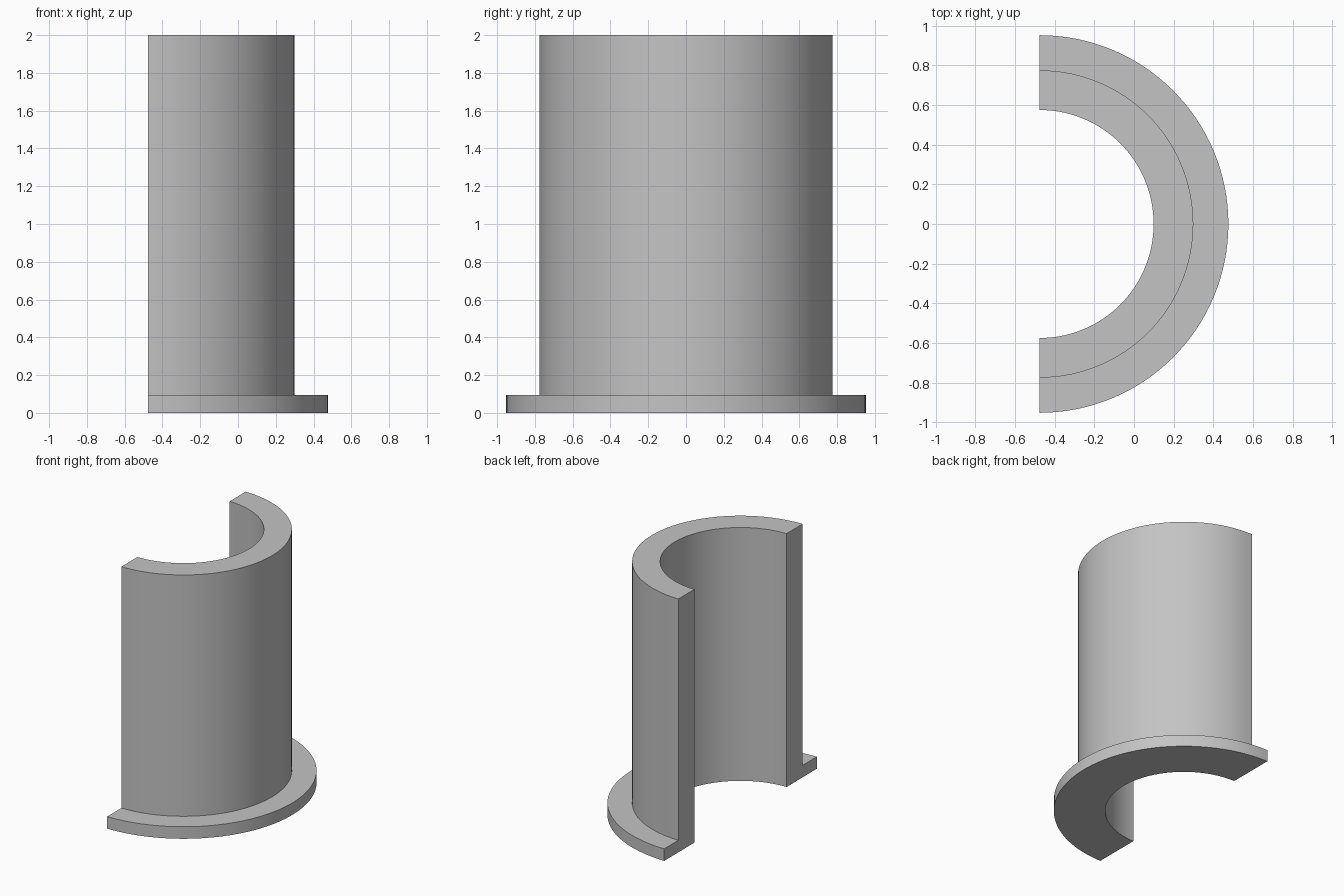
import bpy
import bmesh
import math
from mathutils import Vector

cube = bpy.data.objects.get("Cube")
if cube:
    bpy.data.objects.remove(cube, do_unlink=True)

# Main dimensions
HEIGHT = 2.0
FLANGE_HEIGHT = 0.095
BORE, BODY, FLANGE = 0.575, 0.775, 0.952
AXIS_X = -FLANGE / 2
SEGMENTS = 64

# Plain grey material
grey = bpy.data.materials.new("plain grey")
grey.use_nodes = True
colour = (0.55, 0.55, 0.55, 1.0)
grey.diffuse_color = colour
grey.node_tree.nodes["Principled BSDF"].inputs["Base Color"].default_value = colour

# L-shaped wall section (radius, height), closed loop
section = [(BORE, 0), (FLANGE, 0), (FLANGE, FLANGE_HEIGHT),
           (BODY, FLANGE_HEIGHT), (BODY, HEIGHT), (BORE, HEIGHT)]

# Sweep the section half a turn about the bore axis
bm = bmesh.new()
verts = [bm.verts.new((AXIS_X, -r, z)) for r, z in section]
edges = [bm.edges.new((verts[i - 1], verts[i])) for i in range(len(verts))]
bmesh.ops.spin(bm, geom=verts + edges, cent=Vector((AXIS_X, 0, 0)),
               axis=Vector((0, 0, 1)), angle=math.pi, steps=SEGMENTS)

# Close the two flat cut ends
bmesh.ops.holes_fill(bm, edges=[e for e in bm.edges if e.is_boundary], sides=0)
bmesh.ops.recalc_face_normals(bm, faces=bm.faces)

mesh = bpy.data.meshes.new("flanged_half_sleeve")
bm.to_mesh(mesh)
bm.free()
mesh.materials.append(grey)
sleeve = bpy.data.objects.new("flanged_half_sleeve", mesh)
bpy.context.collection.objects.link(sleeve)

# Smooth curved walls, sharp rims
bpy.ops.object.select_all(action="DESELECT")
sleeve.select_set(True)
bpy.context.view_layer.objects.active = sleeve
bpy.ops.object.shade_smooth_by_angle(angle=math.radians(30))
